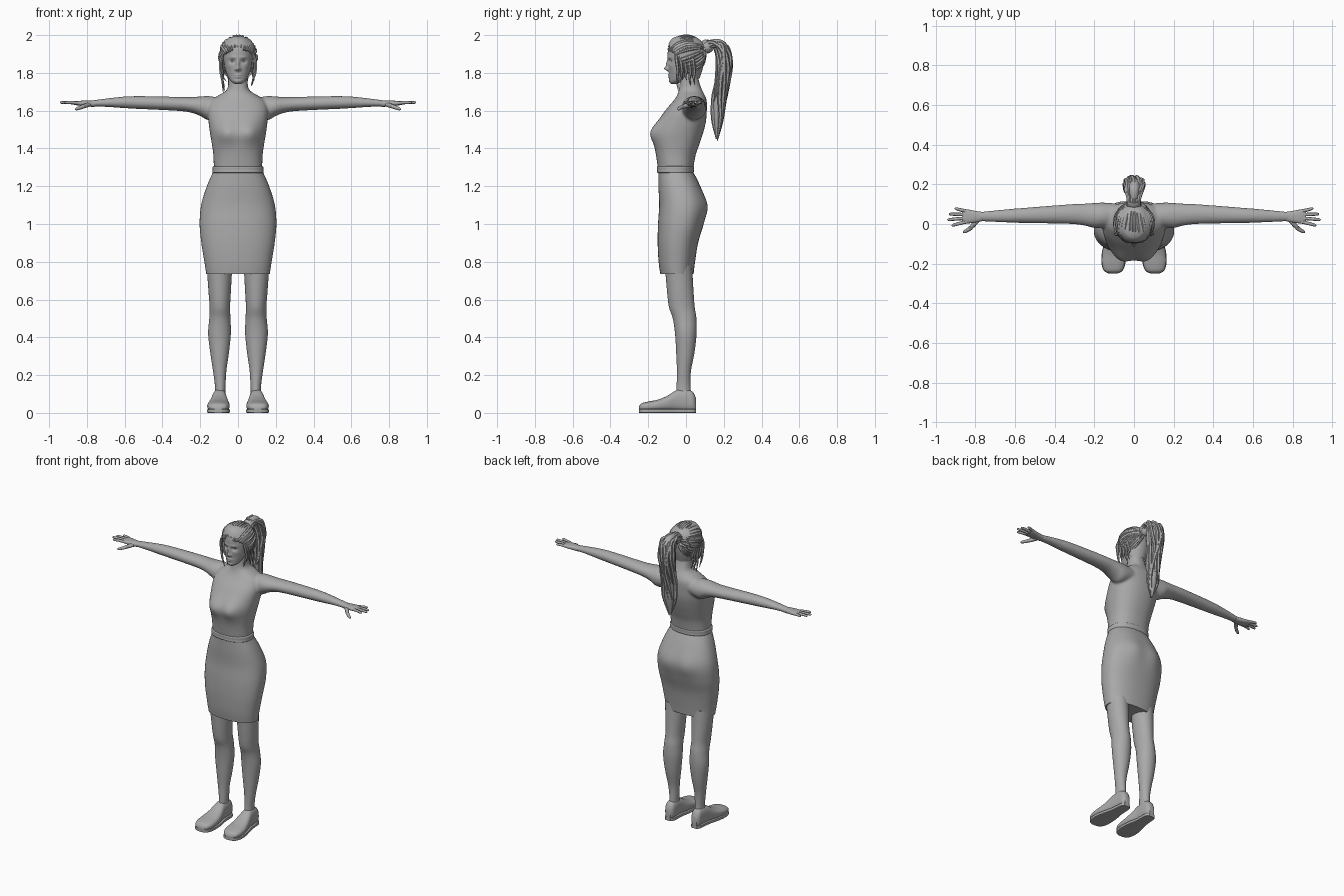
import bpy, bmesh, math, random
from mathutils import Vector

random.seed(4)
cube = bpy.data.objects.get("Cube")
if cube:
    bpy.data.objects.remove(cube, do_unlink=True)

GREY = (0.4, 0.4, 0.4, 1)
mat = bpy.data.materials.new("plain grey")
mat.use_nodes = True
mat.diffuse_color = GREY
mat.node_tree.nodes["Principled BSDF"].inputs["Base Color"].default_value = GREY


def finish(name, bm, angle=45):
    """Turn a bmesh into a smooth shaded object."""
    bmesh.ops.recalc_face_normals(bm, faces=bm.faces)
    mesh = bpy.data.meshes.new(name)
    bm.to_mesh(mesh)
    bm.free()
    mesh.materials.append(mat)
    ob = bpy.data.objects.new(name, mesh)
    bpy.context.collection.objects.link(ob)
    select(ob)
    bpy.ops.object.shade_smooth_by_angle(angle=math.radians(angle))
    return ob


def select(ob):
    bpy.ops.object.select_all(action='DESELECT')
    ob.select_set(True)
    bpy.context.view_layer.objects.active = ob


def skin(bm, rings):
    """Bridge rings of points and close both ends."""
    loops = [[bm.verts.new(p) for p in ring] for ring in rings]
    n = len(loops[0])
    for a, b in zip(loops, loops[1:]):
        for i in range(n):
            j = (i + 1) % n
            bm.faces.new((a[i], a[j], b[j], b[i]))
    bm.faces.new(loops[0])
    bm.faces.new(loops[-1])


def spline(rows, step):
    """Smooth curve through rows of numbers."""
    out = []
    for i in range(len(rows) - 1):
        p0, p1, p2 = rows[max(i - 1, 0)], rows[i], rows[i + 1]
        p3 = rows[min(i + 2, len(rows) - 1)]
        for k in range(step):
            t = k / step
            out.append([b + t / 2 * (c - a + t * (2*a - 5*b + 4*c - d + t * (3*b - a - 3*c + d)))
                        for a, b, c, d in zip(p0, p1, p2, p3)])
    out.append(list(rows[-1]))
    return out


def loft(bm, rows, axis="z", power=2, s=1, bumps=(), n=48, step=6):
    """Rows hold a station and the low and high limits of the two other axes."""
    rings = []
    for t, u0, u1, v0, v1 in spline(rows, step):
        ring = []
        for i in range(n):
            a = math.tau * i / n
            c, d = math.cos(a), math.sin(a)
            u = (u0 + u1) / 2 + (u1 - u0) / 2 * math.copysign(abs(c) ** (2 / power), c)
            v = (v0 + v1) / 2 + (v1 - v0) / 2 * math.copysign(abs(d) ** (2 / power), d)
            p = {"x": (t, u, v), "y": (u, t, v), "z": (u, v, t)}[axis]
            x, y, z = p
            for bx, bz, rx, rz, amp, side in bumps:
                fall = math.exp(-((x - bx) / rx) ** 2 - ((z - bz) / rz) ** 2)
                y += side * amp * fall * max(0, side * d)
            ring.append((x * s, y, z))
        rings.append(ring)
    skin(bm, rings)


def tube(bm, path, sides=8, step=4, s=1):
    """Tapered tube; path holds x, y, z, radius."""
    pts = spline(path, step)
    rings = []
    for i, p in enumerate(pts):
        a, b = pts[max(i - 1, 0)], pts[min(i + 1, len(pts) - 1)]
        d = (Vector(b[:3]) - Vector(a[:3])).normalized()
        ref = Vector((0, 0, 1)) if abs(d.x) > .7 else Vector((1, 0, 0))
        u = d.cross(ref).normalized()
        w = d.cross(u)
        ring = [Vector(p[:3]) + max(p[3], .0005) * (u * math.cos(k) + w * math.sin(k))
                for k in [math.tau * j / sides for j in range(sides)]]
        rings.append([(q.x * s, q.y, q.z) for q in ring])
    skin(bm, rings)


def sym(rows):
    """Rows with one half width become rows with two limits."""
    return [(z, -w, w, f, b) for z, w, f, b in rows]


def pair(bumps):
    return [(s * x, *rest) for s in (1, -1) for x, *rest in bumps]


# Upper body: torso, neck and arms fused together
torso = sym([(1.27, .128, -.145, .035), (1.36, .130, -.158, .05), (1.42, .138, -.165, .07),
             (1.48, .148, -.165, .09), (1.54, .156, -.145, .105), (1.6, .16, -.11, .11),
             (1.65, .145, -.068, .11), (1.68, .105, -.048, .1), (1.71, .06, -.038, .085),
             (1.76, .05, -.032, .068), (1.82, .05, -.03, .06)])
arm = [(.06, -.01, .1, 1.58, 1.66), (.15, -.02, .108, 1.55, 1.677), (.2, -.02, .106, 1.572, 1.675),
       (.25, -.008, .103, 1.59, 1.672), (.32, 0, .1, 1.599, 1.673), (.5, .004, .086, 1.608, 1.677),
       (.6, .006, .078, 1.613, 1.675), (.7, .01, .069, 1.62, 1.664), (.79, .015, .06, 1.62, 1.652)]
bm = bmesh.new()
loft(bm, torso, power=2.3, bumps=pair([(.068, 1.485, .06, .06, .034, -1)]))
for s in (1, -1):
    loft(bm, arm, "x", s=s)
body = finish("upper_body", bm)
remesh = body.modifiers.new("fuse", 'REMESH')
remesh.mode = 'VOXEL'
remesh.voxel_size = .007
remesh.use_smooth_shade = True
relax = body.modifiers.new("relax", 'SMOOTH')
relax.iterations = 6
select(body)
for m in ("fuse", "relax"):
    bpy.ops.object.modifier_apply(modifier=m)

# Skirt and belt
skirt = sym([(.735, .168, -.136, .04), (.8, .178, -.145, .048), (.9, .194, -.15, .064),
             (1, .203, -.148, .092), (1.1, .195, -.142, .106), (1.2, .165, -.146, .075),
             (1.28, .13, -.147, .036)])
bm = bmesh.new()
loft(bm, skirt, power=2.3, n=64, bumps=pair([(.075, 1.09, .06, .08, .012, 1)]))
finish("skirt", bm)
belt = sym([(1.27, .13, -.148, .036), (1.274, .135, -.154, .041), (1.288, .134, -.153, .041),
            (1.302, .134, -.154, .042), (1.306, .128, -.148, .038)])
bm = bmesh.new()
loft(bm, belt, power=2.3, n=64, step=3)
finish("belt", bm)

# Legs, shoes and hands on both sides
leg = [(.08, .068, .125, -.055, .03), (.14, .066, .122, -.05, .024), (.22, .062, .132, -.048, .026),
       (.32, .048, .147, -.052, .045), (.42, .038, .158, -.058, .056), (.5, .04, .152, -.07, .055),
       (.56, .042, .15, -.09, .046), (.64, .038, .156, -.1, .04), (.78, .03, .166, -.112, .032)]
shoe = [(-.25, .085, .125, .015, .032), (-.236, .06, .15, .01, .05), (-.2, .046, .162, .008, .06),
        (-.15, .045, .161, .008, .07), (-.1, .05, .15, .008, .09), (-.05, .06, .138, .008, .12),
        (0, .062, .132, .006, .126), (.035, .066, .128, .006, .112), (.052, .08, .115, .01, .08)]
sole = [(y, a - .002, b + .002, 0, .02) for y, a, b, _, _ in shoe]
palm = [(.76, .016, .06, 1.62, 1.652), (.8, .008, .066, 1.622, 1.653), (.84, .003, .073, 1.626, 1.652),
        (.868, .008, .07, 1.631, 1.647)]
fingers = [(.012, -.006, .92), (.03, .022, .942), (.047, .05, .934), (.064, .077, .905)]
for s, side in ((1, "left"), (-1, "right")):
    bm = bmesh.new()
    loft(bm, leg, s=s)
    finish(side + "_leg", bm)
    bm = bmesh.new()
    loft(bm, shoe, "y", 2.5, s)
    finish(side + "_shoe", bm)
    bm = bmesh.new()
    loft(bm, sole, "y", 8, s)
    finish(side + "_sole", bm, 30)
    bm = bmesh.new()
    loft(bm, palm, "x", 2.5, s, n=24, step=4)
    for base, tip, end in fingers:
        mid = (base + tip) / 2
        tube(bm, [(.84, base, 1.639, .009), ((.84 + end) / 2, mid, 1.643, .0085),
                  (end - .008, tip, 1.643, .007), (end, tip, 1.642, .002)], s=s)
    tube(bm, [(.79, .02, 1.632, .013), (.825, -.02, 1.62, .011),
              (.855, -.039, 1.609, .008), (.862, -.043, 1.606, .002)], s=s)
    finish(side + "_hand", bm)

# Head with modelled face
head = sym([(1.742, .018, -.078, -.045), (1.755, .036, -.086, -.02), (1.775, .05, -.088, .01),
            (1.81, .065, -.091, .05), (1.85, .074, -.094, .075), (1.89, .078, -.097, .088),
            (1.93, .076, -.094, .09), (1.96, .065, -.08, .075), (1.985, .035, -.05, .035)])
face = [(0, 1.822, .011, .011, .02, -1), (0, 1.845, .008, .022, .012, -1),
        (0, 1.789, .019, .005, .007, -1), (0, 1.777, .016, .005, .007, -1),
        (0, 1.754, .018, .011, .005, -1)]
face += pair([(.03, 1.862, .015, .011, .012 * -1, -1), (.012, 1.818, .006, .006, .006, -1),
              (.03, 1.882, .02, .007, .004, -1), (.045, 1.835, .016, .016, .004, -1)])
bm = bmesh.new()
loft(bm, head, n=112, step=9, bumps=face)
finish("head", bm, 80)
bm = bmesh.new()
for s in (1, -1):
    ball = bmesh.ops.create_uvsphere(bm, u_segments=16, v_segments=10, radius=.012)
    bmesh.ops.translate(bm, verts=ball["verts"], vec=(.03 * s, -.068, 1.862))
finish("eyes", bm)

# Hair cap cut along a sloping hairline
cap = sym([(1.77, .058, -.05, .072), (1.82, .08, -.085, .088), (1.87, .092, -.1, .098),
           (1.91, .095, -.102, .102), (1.95, .084, -.094, .096), (1.98, .058, -.075, .066),
           (1.993, .025, -.05, .02)])
bm = bmesh.new()
loft(bm, cap, n=96)
gone = [f for f in bm.faces if f.calc_center_median().z < 1.945 - 1.4 * (f.calc_center_median().y + .09)]
bmesh.ops.delete(bm, geom=gone, context='FACES')
finish("hair_cap", bm)

# Combed strands running over the scalp to the tie
bm = bmesh.new()
centre = Vector((0, 0, 1.885))
tie = Vector((0, .95, .3)).normalized()
for i in range(34):
    a = math.radians(-125 + 250 * i / 33)
    y = -math.cos(a)
    start = Vector((math.sin(a), y, .45 - .95 * (y + 1) + random.uniform(-.1, .1))).normalized()
    path = []
    for k in range(7):
        d = start.slerp(tie, k / 6)
        grow = 1 + .03 * math.sin(k + i)
        path.append((d.x * .097 * grow, d.y * .103 * grow, centre.z + d.z * .11, .003 + .006 * math.sin(.4 + k * .4)))
    tube(bm, path, 6, 3)
finish("combed_hair", bm)

# Loose locks beside the face
bm = bmesh.new()
for s in (1, -1):
    for i in range(5):
        y, low = -.055 + .022 * i, random.uniform(1.69, 1.77)
        tube(bm, [(.07, y, 1.925, .004), (.09, y + .004, 1.87, .009),
                  (.092 - .004 * i, y + .012, 1.81, .008), (.082, y + .008, (1.81 + low) / 2, .006),
                  (.075 + random.uniform(-.015, .015), y + .015, low, .001)], 6, s=s)
finish("side_locks", bm)

# Ponytail: a core wrapped in wavy strands
tail = [(.085, 1.925, .026), (.135, 1.955, .028), (.185, 1.94, .042), (.203, 1.86, .047),
        (.193, 1.76, .042), (.176, 1.66, .042), (.172, 1.56, .038), (.165, 1.45, .008)]
bm = bmesh.new()
tube(bm, [(0, y, z, r * .75) for y, z, r in tail], 16, 5)
for i in range(18):
    a = math.tau * i / 18
    last = random.randint(6, 8)
    path = []
    for k, (y, z, r) in enumerate(tail[:last]):
        turn = a + .35 * math.sin(k * 1.3 + i)
        thick = .002 if k == last - 1 else .011
        path.append((math.cos(turn) * r * 1.05, y + math.sin(turn) * r * .75,
                     z + random.uniform(-.012, .012), thick))
    tube(bm, path, 6, 5)
finish("ponytail", bm)
bm = bmesh.new()
tube(bm, [(0, .095, 1.93, .034), (0, .11, 1.94, .037), (0, .125, 1.95, .034)], 20)
finish("hair_tie", bm)
